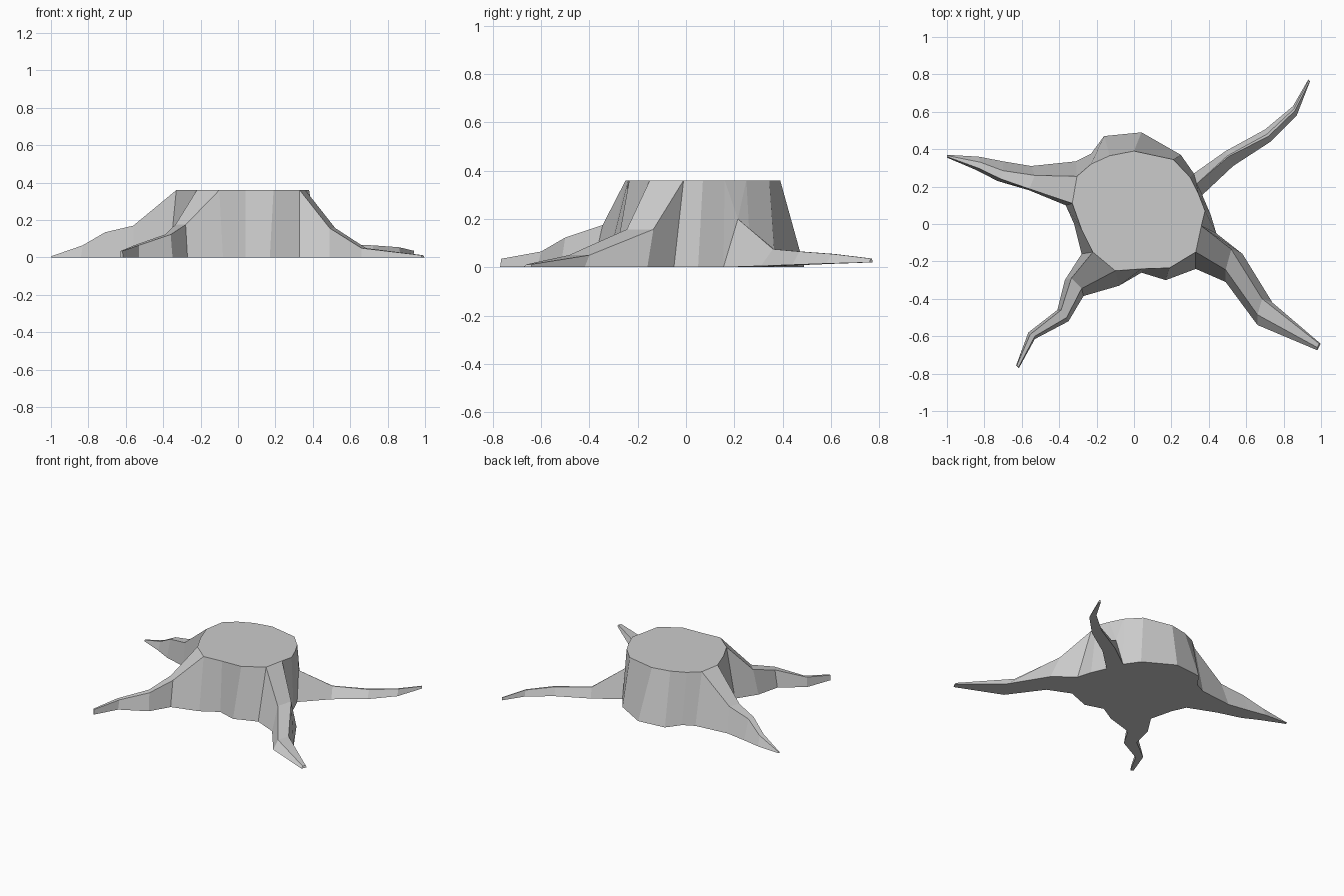
import bpy, bmesh

H = 0.36  # trunk height

# Trunk wall columns, counter-clockwise: top x, y and ground x, y
columns = [
    (0.36, -0.01, 0.44, -0.05), (0.38, 0.07, 0.41, 0.05),
    (0.345, 0.16, 0.365, 0.155), (0.30, 0.25, 0.32, 0.27),
    (0.21, 0.345, 0.25, 0.37), (0.0, 0.39, 0.04, 0.49),
    (-0.13, 0.365, -0.16, 0.47), (-0.23, 0.32, -0.23, 0.375),
    (-0.305, 0.255, -0.31, 0.335), (-0.33, 0.11, -0.365, 0.10),
    (-0.28, -0.03, -0.32, 0.0), (-0.22, -0.15, -0.28, -0.16),
    (-0.10, -0.25, -0.08, -0.33), (0.04, -0.24, 0.04, -0.26),
    (0.19, -0.235, 0.17, -0.30), (0.33, -0.15, 0.33, -0.24),
]

bm = bmesh.new()
top = [bm.verts.new((c[0], c[1], H)) for c in columns]
low = [bm.verts.new((c[2], c[3], 0)) for c in columns]
N = len(columns)
ground_paths = {}


def face(*verts):
    unique = list(dict.fromkeys(verts))
    if len(unique) > 2:
        bm.faces.new(unique)


def root(i, stations, start=None, lift=0.0):
    """Root growing from the wall after column i.
    Station: ground, ridge, ridge, ground points and ridge height."""
    j = (i + 1) % N
    if start:  # ridge begins part way up the wall
        peak = bm.verts.new(start)
        face(top[i], low[i], peak)
        face(top[i], peak, top[j])
        face(top[j], peak, low[j])
        prev = [low[i], peak, peak, low[j]]
    else:      # ridge begins at the cut edge
        prev = [low[i], top[i], top[j], low[j]]
    side_a, side_b = [], []
    for k, (a, ra, rb, b, z) in enumerate(stations):
        g = lift * (k + 1) / len(stations)
        cur = [bm.verts.new((*p, h)) for p, h in ((a, g), (ra, z), (rb, z), (b, g))]
        for m in range(3):
            face(prev[m], cur[m], cur[m + 1], prev[m + 1])
        side_a.append(cur[0])
        side_b.insert(0, cur[3])
        prev = cur
    face(*prev)
    ground_paths[i] = side_a + side_b


# Back right root
root(2, [
    ((0.53, 0.31), (0.505, 0.36), (0.50, 0.365), (0.49, 0.39), 0.075),
    ((0.73, 0.44), (0.72, 0.47), (0.71, 0.48), (0.70, 0.505), 0.065),
    ((0.87, 0.58), (0.86, 0.605), (0.855, 0.615), (0.85, 0.63), 0.055),
    ((0.94, 0.76), (0.94, 0.765), (0.935, 0.77), (0.932, 0.773), 0.036),
], start=(0.335, 0.215, 0.20), lift=0.02)

# Left root
root(8, [
    ((-0.55, 0.31), (-0.53, 0.26), (-0.56, 0.188), (-0.56, 0.18), 0.17),
    ((-0.70, 0.335), (-0.70, 0.285), (-0.71, 0.24), (-0.73, 0.23), 0.135),
    ((-0.83, 0.36), (-0.82, 0.33), (-0.83, 0.298), (-0.84, 0.287), 0.065),
    ((-1.0, 0.37), (-1.0, 0.366), (-1.0, 0.36), (-1.0, 0.355), 0.006),
])

# Front left root
root(11, [
    ((-0.37, -0.30), (-0.335, -0.29), (-0.28, -0.345), (-0.27, -0.385), 0.175),
    ((-0.41, -0.46), (-0.39, -0.46), (-0.36, -0.50), (-0.35, -0.52), 0.123),
    ((-0.565, -0.58), (-0.555, -0.59), (-0.53, -0.60), (-0.53, -0.615), 0.065),
    ((-0.63, -0.755), (-0.627, -0.757), (-0.617, -0.765), (-0.615, -0.77), 0.035),
])

# Front right root
root(15, [
    ((0.49, -0.31), (0.49, -0.245), (0.52, -0.135), (0.58, -0.16), 0.157),
    ((0.66, -0.54), (0.66, -0.485), (0.685, -0.40), (0.74, -0.42), 0.05),
    ((0.98, -0.675), (0.98, -0.66), (0.99, -0.64), (0.998, -0.64), 0.012),
])

# Plain trunk walls, cut top and flat underside
outline = []
for i in range(N):
    j = (i + 1) % N
    outline.append(low[i])
    if i in ground_paths:
        outline += ground_paths[i]
    else:
        face(low[i], low[j], top[j], top[i])
face(*top)
face(*reversed(outline))

bmesh.ops.recalc_face_normals(bm, faces=bm.faces[:])
mesh = bpy.data.meshes.new("tree_stump")
bm.to_mesh(mesh)
bm.free()
stump = bpy.data.objects.new("tree_stump", mesh)
bpy.context.collection.objects.link(stump)
